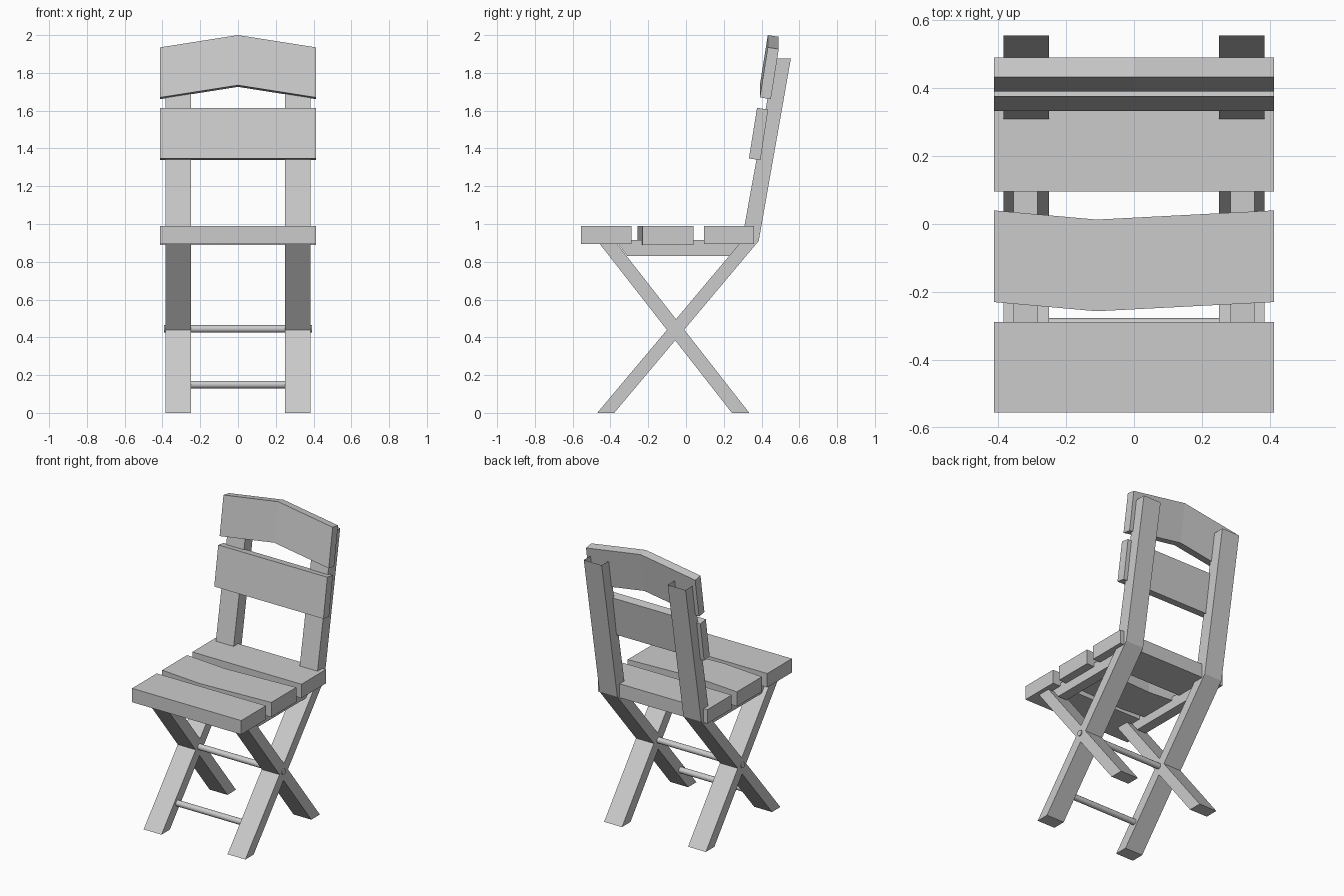
import bpy, bmesh, math
from mathutils import Vector

cube = bpy.data.objects.get("Cube")
if cube:
    bpy.data.objects.remove(cube, do_unlink=True)

# One plain grey for the whole chair
GREY = (0.6, 0.6, 0.6, 1.0)
grey = bpy.data.materials.new("plain_grey")
grey.use_nodes = True
grey.diffuse_color = GREY
grey.node_tree.nodes["Principled BSDF"].inputs["Base Color"].default_value = GREY


def finish(name, bm):
    mesh = bpy.data.meshes.new(name)
    bm.to_mesh(mesh)
    bm.free()
    mesh.materials.append(grey)
    obj = bpy.data.objects.new(name, mesh)
    bpy.context.collection.objects.link(obj)
    return obj


def loft(name, profile, stations, open_above=None):
    """Sweep a (y, z) profile along x; each station is (x, y shift, z shift)."""
    bm = bmesh.new()
    rings = [[bm.verts.new((x, y + dy, z + dz)) for y, z in profile]
             for x, dy, dz in stations]
    n = len(profile)
    for a, b in zip(rings, rings[1:]):
        for i in range(n):
            j = (i + 1) % n
            bm.faces.new((a[i], a[j], b[j], b[i]))
    bm.faces.new(rings[0])
    bm.faces.new(rings[-1])
    bmesh.ops.recalc_face_normals(bm, faces=bm.faces)
    if open_above is not None:
        tops = [f for f in bm.faces if all(v.co.z > open_above for v in f.verts)]
        bmesh.ops.delete(bm, geom=tops, context='FACES_ONLY')
    return finish(name, bm)


def rect(y0, y1, z0, z1):
    return [(y0, z0), (y1, z0), (y1, z1), (y0, z1)]


def rod(name, half_length, y, z, radius):
    bpy.ops.mesh.primitive_cylinder_add(vertices=12, radius=radius, depth=2 * half_length,
                                        location=(0, y, z), rotation=(0, math.pi / 2, 0))
    obj = bpy.context.object
    obj.name = name
    obj.data.materials.append(grey)
    bpy.ops.object.shade_smooth_by_angle(angle=math.radians(40))


# Side frames: long leg that bends into the back post, crossing leg, seat rail
long_leg = [(-0.47, 0), (-0.38, 0), (0.385, 0.91), (0.555, 1.875), (0.47, 1.875), (0.295, 0.91)]
cross_leg = [(0.243, 0), (0.335, 0), (-0.365, 0.895), (-0.457, 0.895)]
rail = [(-0.31, 0.83), (0.23, 0.83), (0.3, 0.915), (-0.375, 0.915)]
for side, s in (("left", 1), ("right", -1)):
    wide = [(s * 0.25, 0, 0), (s * 0.385, 0, 0)]
    narrow = [(s * 0.285, 0, 0), (s * 0.355, 0, 0)]
    loft(side + "_long_leg_and_post", long_leg, wide, open_above=1.8)
    loft(side + "_cross_leg", cross_leg, wide)
    loft(side + "_seat_rail", rail, narrow)

# Seat slats, the middle one bent
W = 0.413
straight = [(-W, 0, 0), (W, 0, 0)]
loft("front_seat_slat", rect(-0.555, -0.288, 0.895, 0.99), straight)
loft("middle_seat_slat", rect(-0.23, 0.04, 0.89, 0.99),
     [(-W, 0, 0), (-0.11, -0.027, 0), (W, 0, 0)])
loft("rear_seat_slat", rect(0.096, 0.36, 0.895, 0.99), straight)

# Tilted back slats, the upper one peaked in the middle
loft("lower_back_slat", [(0.333, 1.347), (0.394, 1.338), (0.435, 1.606), (0.376, 1.615)], straight)
loft("upper_back_slat", [(0.391, 1.67), (0.449, 1.661), (0.491, 1.926), (0.433, 1.935)],
     [(-W, 0, 0), (0, 0, 0.065), (W, 0, 0)])

# Pivot rod and foot rod
rod("pivot_rod", 0.392, -0.06, 0.445, 0.02)
rod("foot_rod", 0.26, -0.297, 0.15, 0.02)
